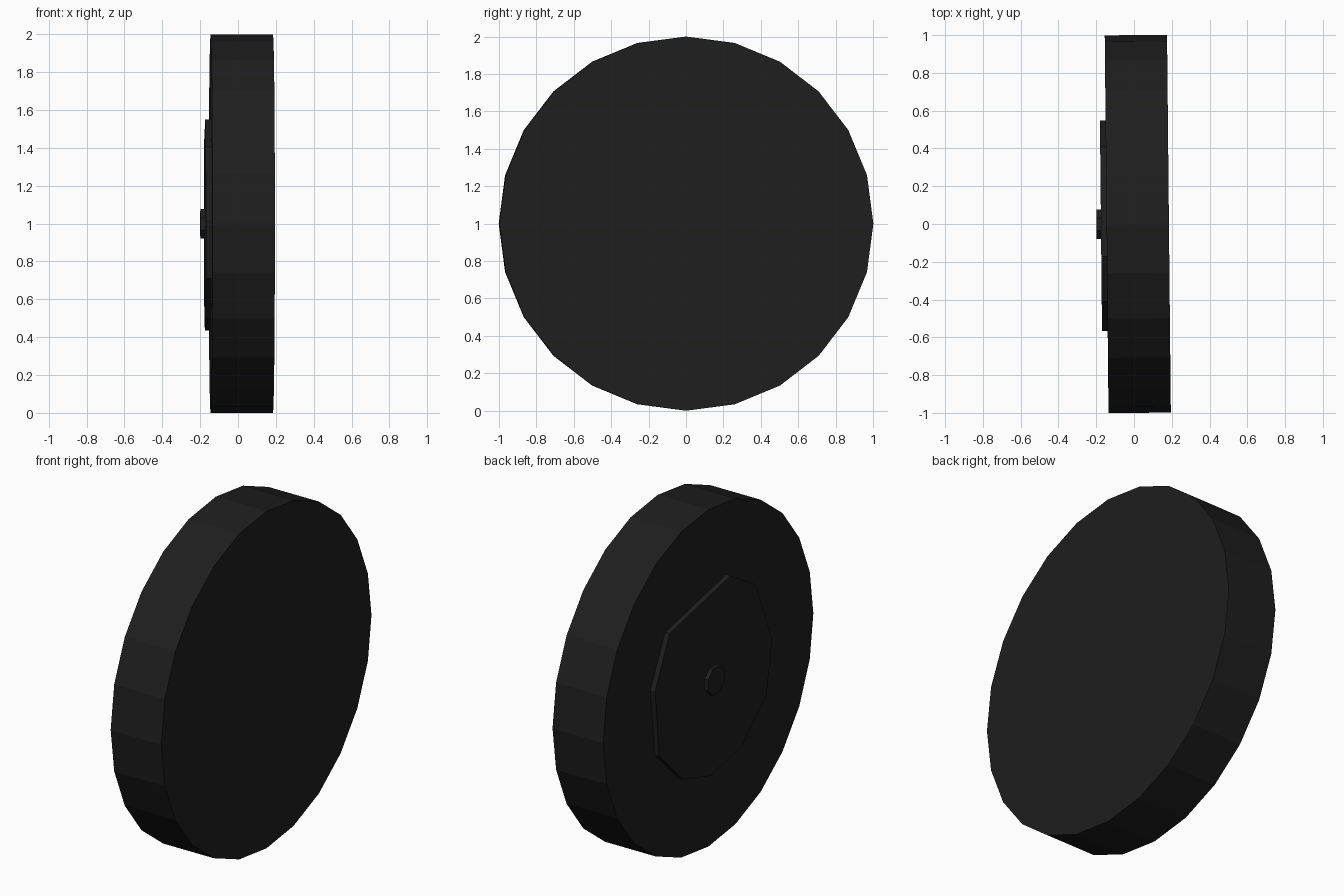
import bpy, bmesh
from math import sin, cos, radians

if "Cube" in bpy.data.objects:
    bpy.data.objects.remove(bpy.data.objects["Cube"])

YAW = 0.01  # the wheel is turned very slightly about z

mat = bpy.data.materials.new("dark_rubber")
mat.diffuse_color = (0.013, 0.013, 0.013, 1)
mat.use_nodes = True
mat.node_tree.nodes["Principled BSDF"].inputs["Base Color"].default_value = mat.diffuse_color


def ring(sides, radius, start=0):
    return [(radius * cos(radians(start + 360 * i / sides)),
             radius * sin(radians(start + 360 * i / sides))) for i in range(sides)]


def disc(name, profile, x0, x1):
    """Extrude a (y, z) outline along x from x0 to x1."""
    bm = bmesh.new()
    face = bm.faces.new([bm.verts.new((x0, y, z)) for y, z in profile])
    ext = bmesh.ops.extrude_face_region(bm, geom=[face], use_keep_orig=True)
    moved = [v for v in ext["geom"] if isinstance(v, bmesh.types.BMVert)]
    bmesh.ops.translate(bm, verts=moved, vec=(x1 - x0, 0, 0))
    bmesh.ops.recalc_face_normals(bm, faces=bm.faces)
    mesh = bpy.data.meshes.new(name)
    bm.to_mesh(mesh)
    bm.free()
    mesh.materials.append(mat)
    obj = bpy.data.objects.new(name, mesh)
    obj.location = (0, 0, 1)
    obj.rotation_euler = (0, 0, YAW)
    bpy.context.collection.objects.link(obj)
    return obj


# Tyre: 24-sided drum
disc("tyre", ring(24, 1.0), -0.145, 0.185)

# Hub plate: slightly uneven ten-sided disc on the outer side
hub = [(-0.41, 0.405), (-0.565, 0.02), (-0.51, -0.29), (-0.28, -0.50),
       (0.02, -0.565), (0.29, -0.48), (0.51, -0.26), (0.55, 0.14),
       (0.41, 0.43), (-0.17, 0.55)]
disc("hub_plate", hub, -0.175, -0.135)

# Axle cap: small knob at the centre
disc("axle_cap", ring(8, 0.085, 22.5), -0.199, -0.165)
